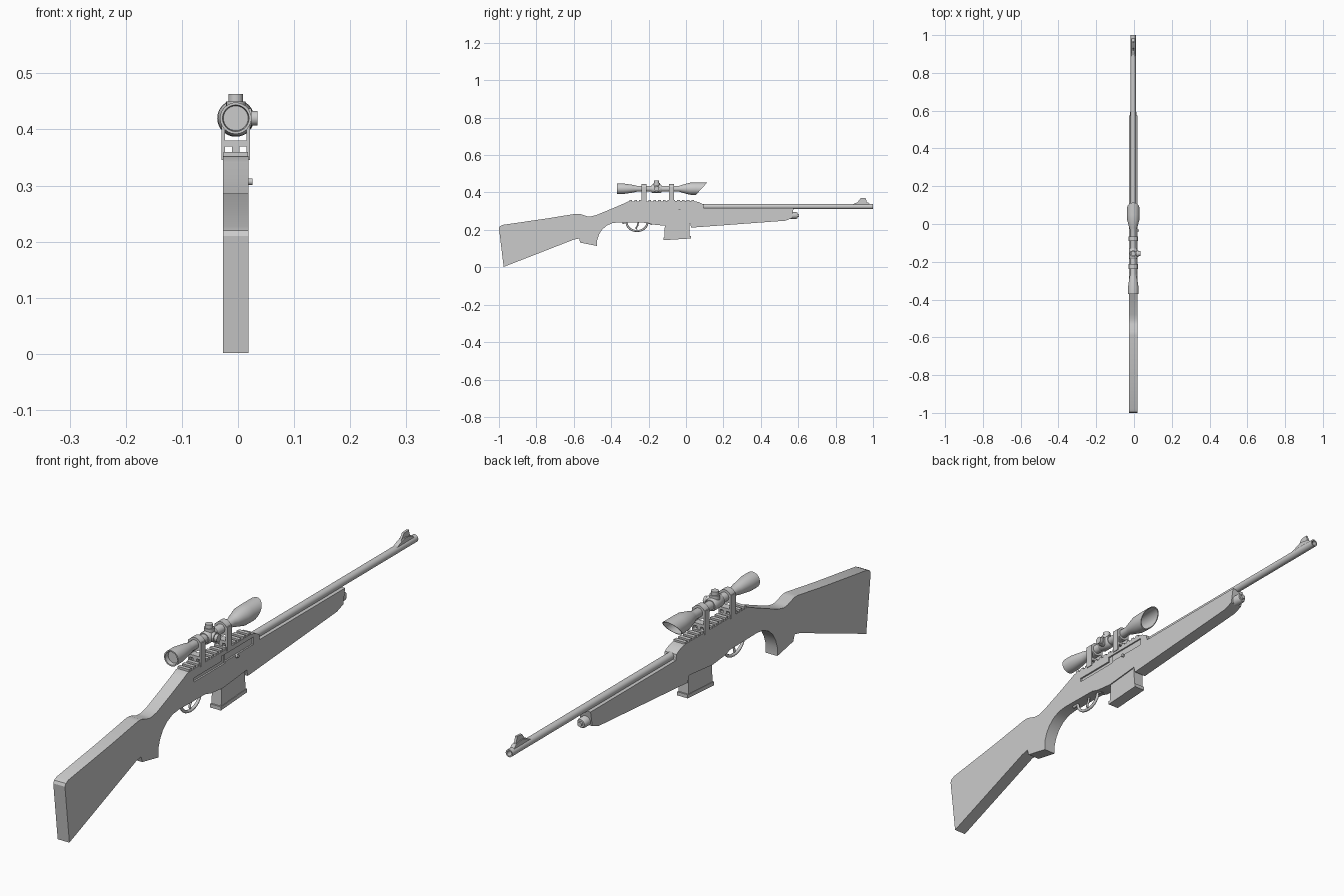
import bpy, bmesh, math
from mathutils import Vector

if "Cube" in bpy.data.objects:
    bpy.data.objects.remove(bpy.data.objects["Cube"])

CX = -0.004   # centre plane of the body
SZ = 0.42     # scope axis height


def finish(bm, name, smooth=False):
    bmesh.ops.recalc_face_normals(bm, faces=bm.faces[:])
    me = bpy.data.meshes.new(name)
    bm.to_mesh(me)
    bm.free()
    ob = bpy.data.objects.new(name, me)
    bpy.context.collection.objects.link(ob)
    bpy.ops.object.select_all(action='DESELECT')
    ob.select_set(True)
    bpy.context.view_layer.objects.active = ob
    if smooth:
        bpy.ops.object.shade_smooth_by_angle(angle=math.radians(32))
    return ob


def extrude(name, pts, half, smooth=False, cx=CX):
    """Side profile (y, z) given thickness along x."""
    bm = bmesh.new()
    f = bm.faces.new([bm.verts.new((cx - half, y, z)) for y, z in pts])
    r = bmesh.ops.extrude_face_region(bm, geom=[f])
    vs = [v for v in r['geom'] if isinstance(v, bmesh.types.BMVert)]
    bmesh.ops.translate(bm, verts=vs, vec=(2 * half, 0, 0))
    return finish(bm, name, smooth)


def box(name, x0, x1, y0, y1, z0, z1):
    return extrude(name, [(y0, z0), (y1, z0), (y1, z1), (y0, z1)],
                   (x1 - x0) / 2, cx=(x0 + x1) / 2)


def lathe(name, prof, origin, axis='Y', n=32):
    """Rings (position, radius, shear) around an axis, ends capped."""
    bm = bmesh.new()
    o = Vector(origin)
    rings = []
    for p, r, *s in prof:
        ring = []
        for i in range(n):
            a = 2 * math.pi * i / n
            u, v = r * math.cos(a), r * math.sin(a)
            t = p + (s[0] * v if s else 0)
            d = {'Y': (u, t, v), 'Z': (u, v, t), 'X': (t, u, v)}[axis]
            ring.append(bm.verts.new(o + Vector(d)))
        rings.append(ring)
    for a, b in zip(rings, rings[1:]):
        for i in range(n):
            j = (i + 1) % n
            bm.faces.new((a[i], a[j], b[j], b[i]))
    bm.faces.new(rings[0])
    bm.faces.new(rings[-1])
    return finish(bm, name, True)


def bar(name, pts, depth):
    """Round bar along a side-view path."""
    cu = bpy.data.curves.new(name, 'CURVE')
    cu.dimensions = '3D'
    cu.bevel_depth = depth
    cu.bevel_resolution = 2
    cu.use_fill_caps = True
    sp = cu.splines.new('POLY')
    sp.points.add(len(pts) - 1)
    for q, (y, z) in zip(sp.points, pts):
        q.co = (CX, y, z, 1)
    ob = bpy.data.objects.new(name, cu)
    bpy.context.collection.objects.link(ob)


# Stock, grip, receiver and forend in one slab
body = extrude('stock_body', [
    (-1.0, .21), (-.995, .22), (-.98, .227), (-.75, .26), (-.59, .286), (-.57, .286),
    (-.53, .273), (-.51, .272), (-.48, .279), (-.40, .312), (-.33, .342), (-.31, .352),
    (.04, .354), (.07, .348), (.092, .336), (.095, .316), (.575, .316), (.565, .262),
    (.53, .249), (.028, .212), (.022, .235), (-.112, .222), (-.18, .229), (-.21, .238),
    (-.36, .24), (-.395, .236), (-.425, .222), (-.45, .20), (-.465, .175), (-.475, .145),
    (-.475, .114), (-.565, .132), (-.572, .154), (-.60, .148), (-.975, .002)], .023, True)

# Bolt slot and ejection port sunk into the right side
for y0, y1, z0, z1 in [(-.275, -.10, .306, .320), (-.12, .06, .312, .338)]:
    cut = box('slot_cutter', .013, .04, y0, y1, z0, z1)
    cut.hide_render = True
    bpy.context.view_layer.objects.active = body
    m = body.modifiers.new('slot', 'BOOLEAN')
    m.operation, m.object, m.solver = 'DIFFERENCE', cut, 'EXACT'
    bpy.ops.object.modifier_apply(modifier=m.name)
    bpy.data.objects.remove(cut)
box('bolt', .008, .016, -.10, .055, .314, .336)
lathe('receiver_pin', [(0, .006), (.012, .006)], (.014, -.035, .307), 'X', 12)

# Magazine with base plate
extrude('magazine', [(-.112, .25), (-.116, .155), (.020, .163), (.018, .25)], .019)
extrude('magazine_base', [(-.121, .158), (-.121, .145), (.026, .154), (.026, .167)], .021)

# Barrel, front sight, forend cap
lathe('barrel', [(.06, .0135), (1, .0135), (1, .009), (.94, .009)], (CX, 0, .325))
extrude('front_sight_ramp', [(.885, .334), (.91, .345), (.93, .352), (.945, .352),
                             (.975, .345), (.985, .334)], .008)
extrude('front_sight_blade', [(.915, .345), (.933, .369), (.96, .371), (.968, .345)], .004)
lathe('forend_cap', [(.55, .018), (.59, .018), (.597, .014), (.597, .008), (.605, .008)],
      (CX, 0, .277), n=24)

# Trigger and guard
arc = [(-.262 + .055 * math.cos(a), .238 - .044 * math.sin(a))
       for a in [math.pi * i / 14 for i in range(15)]]
bar('trigger_guard', [(-.18, .232)] + arc + [(-.34, .238)], .0055)
bar('trigger', [(-.255, .245), (-.258, .225), (-.266, .212), (-.264, .202)], .004)

# Sight rail teeth
for i in range(14):
    y = -.302 + i * .0255
    box(f'rail_tooth_{i}', CX - .022, CX + .022, y, y + .014, .345, .360)

# Scope mounts: legs, bridge, centre foot and ring clamp
for i, y in enumerate((-.225, -.078)):
    y0, y1 = y - .013, y + .013
    for s in (-1, 1):
        x = CX + s * .0225
        box(f'mount_leg_{i}_{s}', x - .003, x + .003, y0, y1, .346, .43)
    box(f'mount_bridge_{i}', CX - .023, CX + .023, y0, y1, .370, .380)
    box(f'mount_foot_{i}', CX - .007, CX + .007, y0, y1, .35, .372)
    lathe(f'mount_ring_{i}', [(y0, .0245), (y1, .0245)], (CX, 0, SZ), n=24)

# Scope: flared eyepiece, tube, objective bell with slanted hood
lathe('scope_body', [(-.355, .022), (-.37, .0235), (-.37, .028), (-.335, .028), (-.28, .020),
                     (-.265, .016), (-.035, .016), (-.02, .021), (.02, .032), (.05, .033),
                     (.083, .033, .92), (.083, .030, .92), (.01, .027)], (CX, 0, SZ), n=40)

# Turret block and adjustment knobs
lathe('turret_hub', [(-.185, .019), (-.18, .022), (-.135, .022), (-.13, .019)],
      (CX, 0, SZ), n=24)
lathe('elevation_knob', [(.01, .017), (.03, .017), (.03, .013), (.043, .013)],
      (CX, -.157, SZ), 'Z', 24)
lathe('windage_knob', [(.01, .017), (.028, .017), (.028, .013), (.039, .013)],
      (CX, -.157, SZ), 'X', 24)
